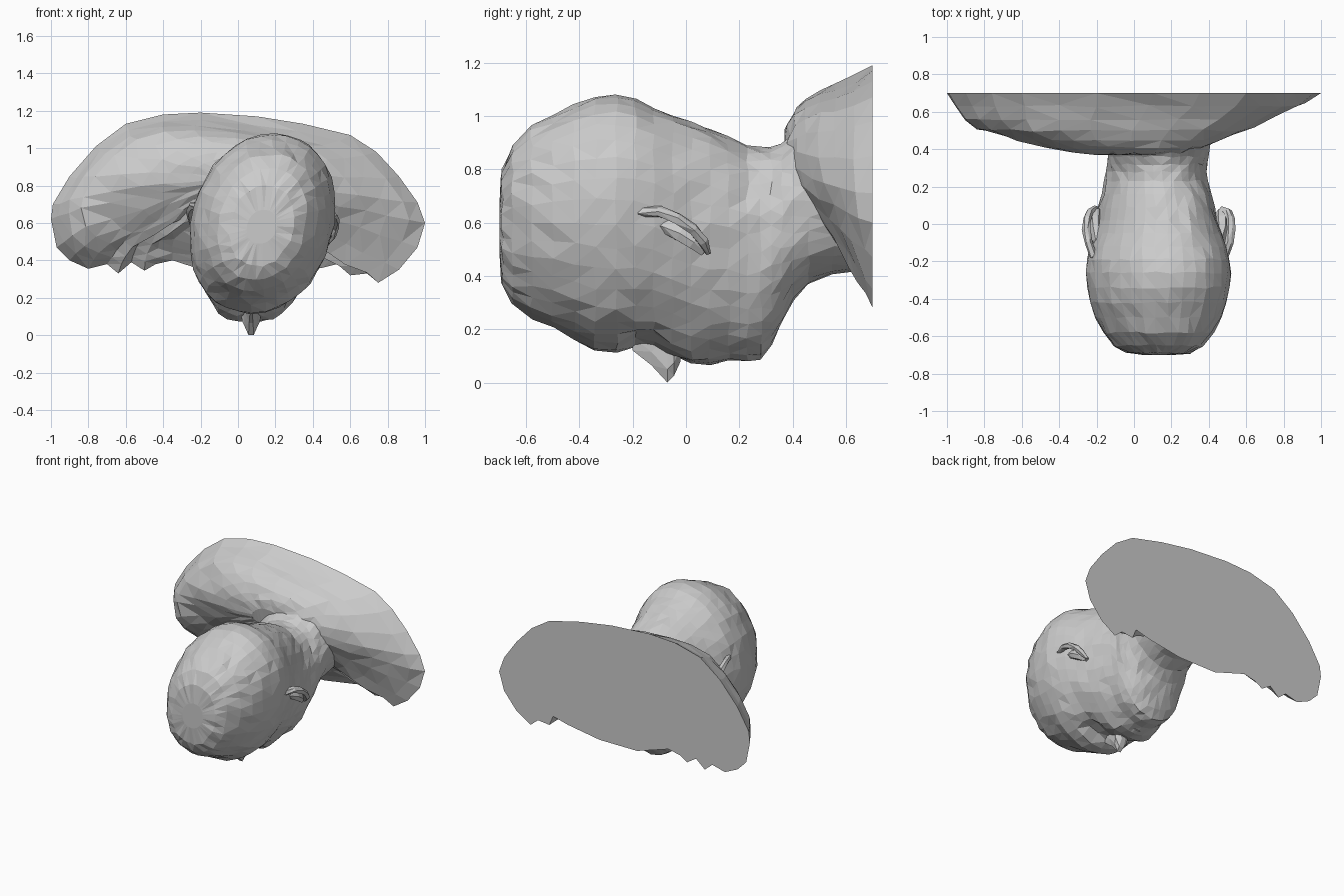
import bpy, bmesh, math, random
from mathutils import Vector

random.seed(4)


def loft(name, rings, jitter=0.0, fixed_last=False):
    """Skin a list of equal-length rings and cap both ends."""
    bm = bmesh.new()
    rows = []
    for i, ring in enumerate(rings):
        row = []
        for p in ring:
            j = 0 if i == 0 or (fixed_last and i == len(rings) - 1) else jitter
            row.append(bm.verts.new([c + random.uniform(-j, j) for c in p]))
        rows.append(row)
    n = len(rows[0])
    for a, b in zip(rows, rows[1:]):
        for k in range(n):
            bm.faces.new((a[k], a[(k + 1) % n], b[(k + 1) % n], b[k]))
    bm.faces.new(rows[0])
    bm.faces.new(rows[-1])
    bmesh.ops.triangulate(bm, faces=bm.faces[:])
    bmesh.ops.recalc_face_normals(bm, faces=bm.faces[:])
    me = bpy.data.meshes.new(name)
    bm.to_mesh(me)
    bm.free()
    ob = bpy.data.objects.new(name, me)
    bpy.context.collection.objects.link(ob)
    return ob


def gauss(x, y, cx, cy, rx, ry):
    return math.exp(-((x - cx) / rx) ** 2 - ((y - cy) / ry) ** 2)


# Head and neck, lying face down: y, half width, lowest z, highest z
sections = [
    (-0.70, 0.08, 0.49, 0.67), (-0.69, 0.17, 0.37, 0.80),
    (-0.65, 0.235, 0.295, 0.895), (-0.58, 0.29, 0.235, 0.965),
    (-0.50, 0.33, 0.205, 1.00), (-0.42, 0.36, 0.165, 1.04),
    (-0.34, 0.375, 0.125, 1.07), (-0.26, 0.382, 0.115, 1.075),
    (-0.19, 0.378, 0.13, 1.06), (-0.12, 0.36, 0.13, 1.03),
    (-0.05, 0.34, 0.10, 1.00), (0.02, 0.32, 0.075, 0.975),
    (0.09, 0.303, 0.07, 0.95), (0.16, 0.285, 0.085, 0.92),
    (0.23, 0.272, 0.08, 0.885), (0.28, 0.265, 0.09, 0.88),
    (0.32, 0.265, 0.145, 0.885), (0.36, 0.268, 0.23, 0.90),
    (0.40, 0.27, 0.31, 0.93), (0.46, 0.28, 0.375, 0.98),
    (0.55, 0.30, 0.405, 1.00), (0.66, 0.30, 0.42, 1.00)]
rings = []
N = 36
for y, w, zb, zt in sections:
    ring = []
    for k in range(N):
        a = 2 * math.pi * k / N
        c, s = math.cos(a), math.sin(a)
        z = (zb + zt) / 2 + (zt - zb) / 2 * math.copysign(abs(s) ** 0.95, s)
        x = w * math.copysign(abs(c) ** 0.92, c)
        if s < 0:                                   # eye sockets, cheeks
            z += 0.045 * gauss(abs(x), y, 0.12, -0.17, 0.07, 0.07)
            z -= 0.015 * gauss(abs(x), y, 0.15, 0.0, 0.08, 0.08)
        x += 0.13 + 0.13 * (z - 0.6) * min(1, max(0, (0.6 - y) / 0.5))
        ring.append((x, y, z))
    rings.append(ring)
loft("head_and_neck", rings, 0.006)

# Nose
nose = []
for y, w, z in [(-0.20, 0.02, 0.12), (-0.13, 0.035, 0.065),
                (-0.07, 0.045, 0.0), (-0.045, 0.06, 0.025), (-0.02, 0.05, 0.08)]:
    nose.append([(0.07 - w, y, 0.17), (0.07 - w * 0.8, y, z + 0.05),
                 (0.07 - w * 0.3, y, z), (0.07 + w * 0.3, y, z),
                 (0.07 + w * 0.8, y, z + 0.05), (0.07 + w, y, 0.17)])
loft("nose", nose)

# Lips
lips = []
for i in range(9):
    t = -1 + i / 4
    r = 0.01 + 0.015 * math.sqrt(max(0, 1 - t * t))
    lips.append([(0.07 + 0.08 * t, 0.09 + 1.8 * r * math.cos(a),
                  0.09 + 0.03 * t * t + r * math.sin(a))
                 for a in [k * math.pi / 4 for k in range(8)]])
loft("lips", lips)


def tube(name, path, radius, sides=6):
    """Round bar through points whose rings face the path direction."""
    out = []
    for i, p in enumerate(path):
        d = (Vector(path[min(i + 1, len(path) - 1)]) - Vector(path[max(i - 1, 0)])).normalized()
        u = Vector((1, 0, 0))
        v = d.cross(u).normalized()
        u = v.cross(d)
        r = radius * (0.6 if i in (0, len(path) - 1) else 1)
        out.append([Vector(p) + r * (u * math.cos(a) + v * math.sin(a))
                    for a in [2 * math.pi * k / sides for k in range(sides)]])
    return loft(name, out, 0.004)


# Ears: curled rim and inner bowl on each side
rim = [(-0.02, -0.18, 0.60), (0.02, -0.165, 0.64), (0.045, -0.10, 0.64),
       (0.055, -0.03, 0.615), (0.05, 0.03, 0.575), (0.035, 0.065, 0.53),
       (0.005, 0.085, 0.485)]
bowl = [(-0.03, -0.15, 0.60), (-0.01, -0.08, 0.585), (0.005, -0.02, 0.56),
        (0.005, 0.03, 0.525), (-0.005, 0.07, 0.49)]
for side, sx, base in (("right", 1, 0.465), ("left", -1, -0.2)):
    for part, path, r in (("rim", rim, 0.021), ("bowl", bowl, 0.032)):
        # the head leans, so the left ear sits mirrored and slightly higher
        dz = 0.0 if sx > 0 else 0.05
        tube("ear_%s_%s" % (part, side),
             [(base + sx * x, y, z + dz) for x, y, z in path], r)

# Shoulders: cut outline, shrunk forward towards the neck
outline = [(-1, 0.62), (-0.99, 0.70), (-0.9, 0.85), (-0.76, 1.01), (-0.6, 1.13),
           (-0.4, 1.18), (-0.2, 1.19), (0.1, 1.17), (0.35, 1.13), (0.6, 1.07),
           (0.74, 0.98), (0.86, 0.85), (0.96, 0.71), (1, 0.6), (0.96, 0.47),
           (0.86, 0.35), (0.75, 0.28), (0.69, 0.33), (0.6, 0.32), (0.57, 0.39),
           (0.45, 0.36), (0.2, 0.32), (-0.1, 0.32), (-0.35, 0.40), (-0.44, 0.38),
           (-0.5, 0.345), (-0.57, 0.39), (-0.64, 0.33), (-0.7, 0.38),
           (-0.8, 0.355), (-0.9, 0.40), (-0.97, 0.47)]
shape = [(0.37, -0.15, 0.12, 0.76, 0.90), (0.375, -0.28, 0.22, 0.70, 0.95),
         (0.385, -0.40, 0.34, 0.64, 0.99), (0.41, -0.52, 0.44, 0.57, 1.035),
         (0.45, -0.69, 0.54, 0.49, 1.07), (0.50, -0.84, 0.68, 0.43, 1.10),
         (0.56, -0.91, 0.79, 0.38, 1.115), (0.63, -0.96, 0.92, 0.33, 1.145),
         (0.70, -1.0, 1.0, 0.28, 1.19)]
rings = []
n = len(outline)
for i, (y, x0, x1, zb, zt) in enumerate(shape):
    ring = []
    soft = max(0, 1 - i / 6)                 # folds fade out towards the neck
    for k, (x, z) in enumerate(outline):
        mean = sum(outline[(k + d) % n][1] for d in (-2, -1, 0, 1, 2)) / 5
        z = z + (mean - z) * soft
        px = x0 + (x1 - x0) * (x + 1) / 2
        pz = zb + (zt - zb) * (z - 0.28) / 0.91
        # hollow underarms below the rounded top, left upper arm stays full
        low = min(1, max(0, (0.82 - pz) / 0.35))
        keep = math.exp(-((px + 0.88) / 0.14) ** 2)
        ring.append((px, y + (0.7 - y) * 0.55 * low * (1 - keep), pz))
    rings.append(ring)
loft("shoulders", rings, 0.007, fixed_last=True)
